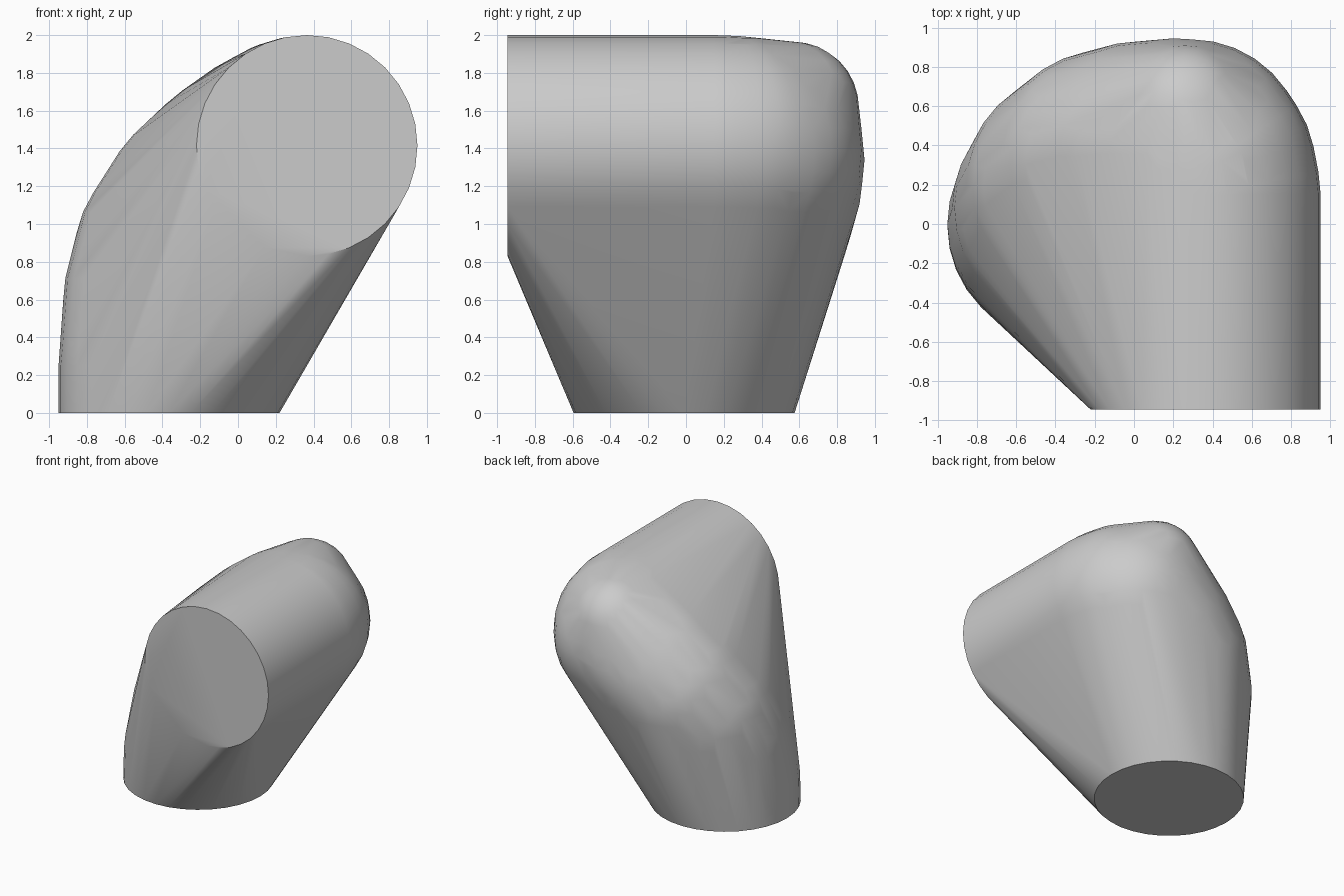
import bpy
import bmesh
from math import cos, sin, tau, radians
from mathutils import Vector, Matrix

cube = bpy.data.objects.get("Cube")
if cube:
    bpy.data.objects.remove(cube, do_unlink=True)

RADIUS = 0.585
SIDES = 32
BASE = Vector((-0.365, -0.01, 0))
MOUTH = Vector((0.365, -0.945, 1.415))

# Centre line of the rounded elbow, from above the base to behind the mouth
ELBOW = [(-0.365, 0, 0.25), (-0.34, 0.08, 0.6), (-0.28, 0.19, 0.84),
         (-0.14, 0.3, 1.06), (0.03, 0.345, 1.22), (0.2, 0.36, 1.34),
         (0.29, 0.355, 1.39), (0.34, 0.28, 1.41), (0.365, 0.15, 1.415)]


def add_ring(bm, centre, side, up):
    for i in range(SIDES):
        a = tau * i / SIDES
        bm.verts.new(centre + RADIUS * (cos(a) * side + sin(a) * up))


def add_ball(bm, centre, radius):
    bmesh.ops.create_uvsphere(bm, u_segments=SIDES, v_segments=SIDES // 2,
                              radius=radius, matrix=Matrix.Translation(centre))


def wrap(bm):
    """Replace everything by the convex skin around the points."""
    for f in list(bm.faces):
        bm.faces.remove(f)
    for e in list(bm.edges):
        bm.edges.remove(e)
    bmesh.ops.convex_hull(bm, input=bm.verts[:])
    bmesh.ops.delete(bm, geom=[v for v in bm.verts if not v.link_faces],
                     context='VERTS')


bm = bmesh.new()
X, Y, Z = Vector((1, 0, 0)), Vector((0, 1, 0)), Vector((0, 0, 1))

# Elbow body, with a fuller upper back corner
for p in ELBOW:
    add_ball(bm, Vector(p), RADIUS)
add_ball(bm, Vector((0.26, 0.565, 1.615)), 0.35)

# Trim anything beyond the two flat ends, then add the end circles
bmesh.ops.delete(bm, geom=[v for v in bm.verts if v.co.z < 0.02], context='VERTS')
add_ring(bm, BASE, X, Y)
add_ring(bm, MOUTH, X, Z)

# Skin, thin out slivers, skin again and merge the flat ends into single faces
wrap(bm)
bmesh.ops.remove_doubles(bm, verts=bm.verts[:], dist=0.04)
wrap(bm)
bmesh.ops.dissolve_limit(bm, angle_limit=radians(0.5), verts=bm.verts[:],
                         edges=bm.edges[:])
bmesh.ops.recalc_face_normals(bm, faces=bm.faces[:])

mesh = bpy.data.meshes.new("elbow_body")
bm.to_mesh(mesh)
bm.free()
body = bpy.data.objects.new("elbow_body", mesh)
bpy.context.collection.objects.link(body)

# Plain grey
grey = bpy.data.materials.new("light_grey")
grey.use_nodes = True
colour = (0.6, 0.6, 0.6, 1)
grey.diffuse_color = colour
grey.node_tree.nodes["Principled BSDF"].inputs["Base Color"].default_value = colour
mesh.materials.append(grey)

bpy.ops.object.select_all(action='DESELECT')
body.select_set(True)
bpy.context.view_layer.objects.active = body
bpy.ops.object.shade_smooth_by_angle(angle=radians(30))
